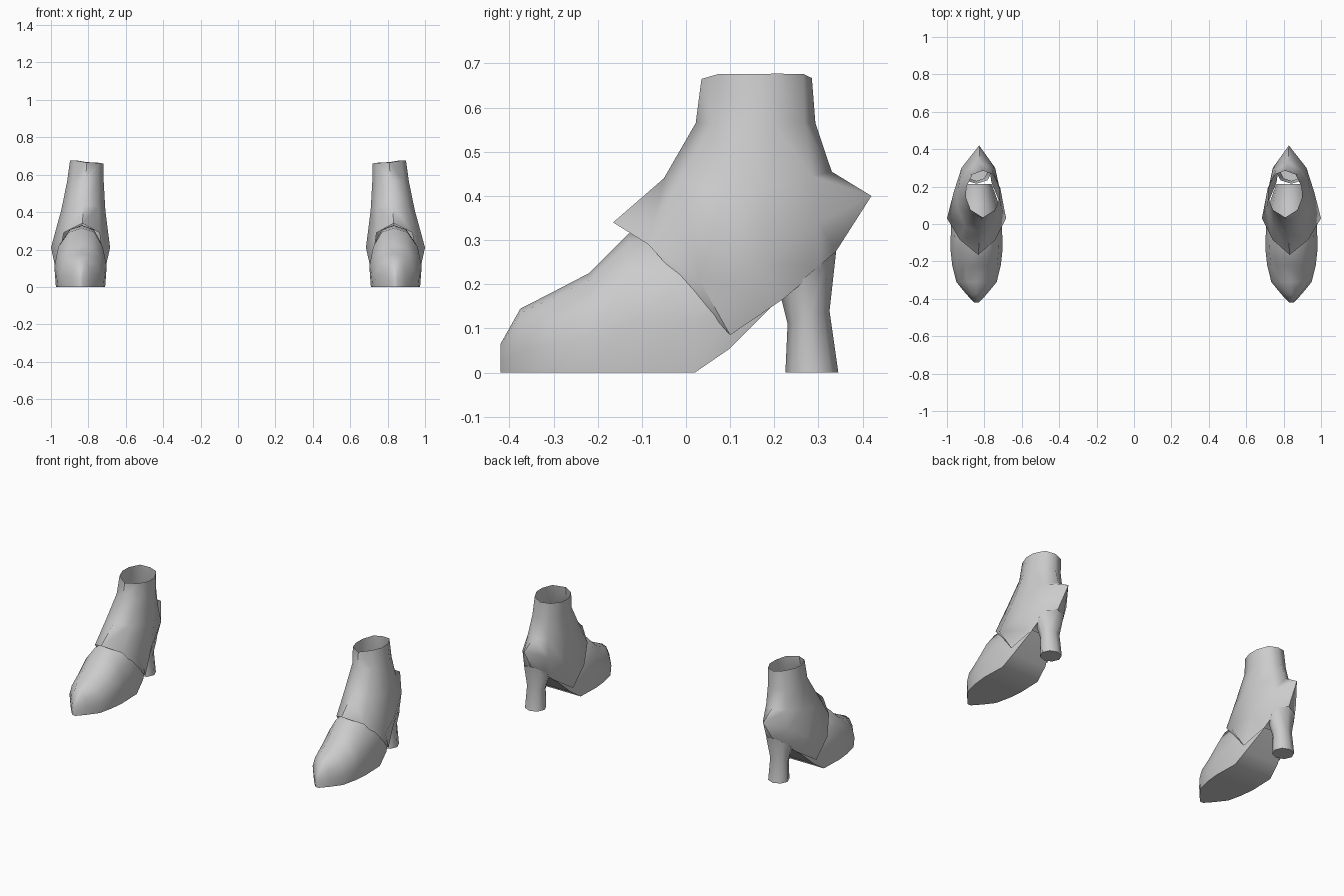
import bpy, bmesh, math
from mathutils import Vector

if "Cube" in bpy.data.objects:
    bpy.data.objects.remove(bpy.data.objects["Cube"])

grey = bpy.data.materials.new("soft grey")
grey.diffuse_color = (0.6, 0.6, 0.6, 1)
grey.use_nodes = True
grey.node_tree.nodes["Principled BSDF"].inputs["Base Color"].default_value = grey.diffuse_color


def place(x, y, z):
    """Put a boot-space point in the right boot; the shaft leans inward and its rim tilts."""
    cx = 0.842 - 0.034 * max(0.0, z - 0.21) / 0.46
    if z > 0.6:
        z += 0.1 * x
    return (cx + x, y, z)


def full_ring(half):
    """Complete a half outline whose first and last points lie on x = 0."""
    return half + [(-x, y, z) for x, y, z in half[-2:0:-1]]


def loft(name, rings, cap_first=False, cap_last=False, angle=60):
    bm = bmesh.new()
    rows = [[bm.verts.new(place(*p)) for p in r] for r in rings]
    n = len(rows[0])
    for a, b in zip(rows, rows[1:]):
        for i in range(n):
            j = (i + 1) % n
            bm.faces.new((a[i], a[j], b[j], b[i]))
    if cap_first:
        bm.faces.new(rows[0])
    if cap_last:
        bm.faces.new(rows[-1])
    bmesh.ops.remove_doubles(bm, verts=bm.verts[:], dist=0.0005)
    bmesh.ops.recalc_face_normals(bm, faces=bm.faces[:])
    # make the open shell face outward
    mid = sum((v.co for v in bm.verts), Vector()) / len(bm.verts)
    out = sum(f.normal.dot(f.calc_center_median() - mid) * f.calc_area() for f in bm.faces)
    if out < 0:
        bmesh.ops.reverse_faces(bm, faces=bm.faces[:])
    me = bpy.data.meshes.new(name)
    bm.to_mesh(me)
    bm.free()
    me.materials.append(grey)
    me.shade_smooth()
    me.set_sharp_from_angle(angle=math.radians(angle))
    ob = bpy.data.objects.new(name, me)
    bpy.context.collection.objects.link(ob)
    # second boot of the pair
    mirror = ob.modifiers.new("pair", 'MIRROR')
    mirror.use_mirror_merge = False
    return ob


# Ankle shaft with flared cuff in front and pointed counter behind
cuff = [(0, -.165, .34), (.095, -.085, .29), (.158, .03, .21),
        (.125, .17, .25), (.09, .30, .34), (0, .42, .40)]
shaft = [
    [(0, .035, .665), (.065, .075, .67), (.09, .14, .667),
     (.088, .20, .668), (.055, .265, .671), (0, .285, .667)],
    [(0, .022, .565), (.07, .065, .565), (.098, .135, .562),
     (.095, .20, .562), (.06, .268, .565), (0, .293, .565)],
    [(0, -.05, .44), (.08, -.01, .43), (.118, .09, .41),
     (.112, .19, .42), (.07, .285, .445), (0, .33, .455)],
    cuff,
    cuff[:2] + [(.13, .10, .085), (.08, .222, .168), (.066, .305, .238), (0, .34, .275)],
]
loft("ankle_shaft", [full_ring(r) for r in shaft])

# Toe and arched sole: y, bottom, top, half width
stations = [(-.42, 0, .065, .012), (-.375, 0, .145, .055), (-.31, 0, .178, .108),
            (-.22, 0, .225, .130), (-.13, 0, .315, .140), (.02, 0, .33, .135),
            (.10, .055, .30, .122), (.215, .17, .30, .08)]
vamp = []
for y, lo, hi, w in stations:
    h = hi - lo
    vamp.append(full_ring([(0, y, lo), (w * .94, y, lo), (w, y, lo + h * .35),
                           (w * .85, y, lo + h * .68), (w * .48, y, lo + h * .93),
                           (0, y, hi)]))
loft("toe_and_sole", vamp, cap_first=True)


# Block heel: z at front and back, y at front and back, half width
def heel_ring(z0, z1, y0, y1, w):
    ring = []
    for k in range(8):
        a = math.tau * k / 8
        t = .5 - .5 * math.cos(a)
        ring.append((w * math.sin(a), y0 + (y1 - y0) * t, z0 + (z1 - z0) * t))
    return ring


loft("heel", [heel_ring(0, 0, .225, .345, .062),
              heel_ring(.11, .14, .230, .325, .058),
              heel_ring(.17, .275, .215, .34, .082)], cap_first=True)
